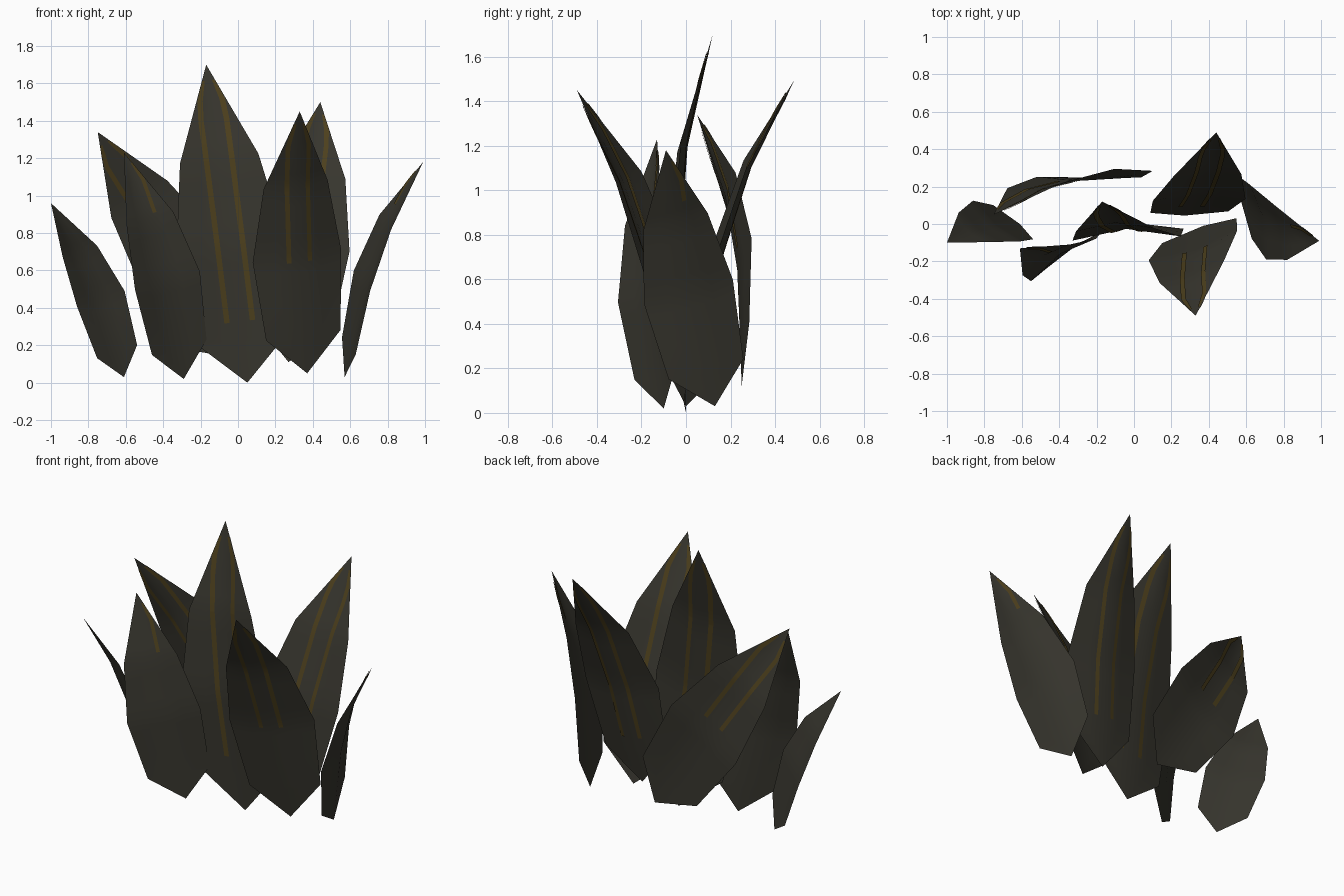
import bpy
import bmesh
from mathutils import Vector

cube = bpy.data.objects.get("Cube")
if cube:
    bpy.data.objects.remove(cube, do_unlink=True)


def make_material(name, rgb):
    mat = bpy.data.materials.new(name)
    mat.use_nodes = True
    color = (*rgb, 1)
    mat.diffuse_color = color
    shader = mat.node_tree.nodes["Principled BSDF"]
    shader.inputs["Base Color"].default_value = color
    shader.inputs["Roughness"].default_value = 0.9
    return mat


LEAF = make_material("dark olive", (0.038, 0.036, 0.027))
STRIPE = make_material("dull gold", (0.073, 0.05, 0.012))

# Leaf rows as fractions of its length: position, half width, bow, edge cup
ROWS = [(0, 0, 0, 0), (0.136, 0.143, 0.015, 0.015), (0.425, 0.17, 0.045, 0.03),
        (0.7, 0.123, 0.045, 0.022), (1, 0, 0, 0)]


class Frame:
    """Leaf coordinates: along the axis, across it, and toward its inner side."""

    def __init__(self, base, tip, side):
        self.base = Vector(base)
        chord = Vector(tip) - self.base
        self.length = chord.length
        self.axis = chord.normalized()
        side = Vector(side)
        self.side = (side - self.axis * side.dot(self.axis)).normalized()
        self.inner = self.side.cross(self.axis)

    def point(self, row, u, lift=0.0):
        t, half, bow, cup = row
        local = self.axis * t + self.side * half * u + self.inner * (bow + cup * abs(u))
        return self.base + local * self.length + self.inner * lift


def row_at(t):
    """Blend the two rows around t."""
    for low, high in zip(ROWS, ROWS[1:]):
        if t <= high[0]:
            k = (t - low[0]) / (high[0] - low[0])
            return tuple(a + (b - a) * k for a, b in zip(low, high))
    return ROWS[-1]


def positions(start, end, steps):
    """Even steps along the leaf, plus the bends between them."""
    even = [start + (end - start) * i / steps for i in range(steps + 1)]
    bends = [row[0] for row in ROWS if start < row[0] < end]
    return sorted(set(even + bends))


def finish(bm, name, mat):
    bmesh.ops.remove_doubles(bm, verts=bm.verts, dist=0.0001)
    mesh = bpy.data.meshes.new(name)
    bm.to_mesh(mesh)
    bm.free()
    mesh.materials.append(mat)
    obj = bpy.data.objects.new(name, mesh)
    bpy.context.collection.objects.link(obj)
    for face in mesh.polygons:
        face.use_smooth = True


def grid(bm, lines):
    """Skin a list of equally long point lines, closing the pointed ends."""
    lines = [[bm.verts.new(p) for p in line] for line in lines]
    for a, b in zip(lines, lines[1:]):
        for i in range(len(a) - 1):
            corners = []
            for v in (a[i], a[i + 1], b[i + 1], b[i]):
                if all((v.co - c.co).length > 0.0001 for c in corners):
                    corners.append(v)
            if len(corners) > 2:
                bm.faces.new(corners)


def build_leaf(name, base, tip, side, start, stripes):
    frame = Frame(base, tip, side)
    # Blade: two halves cupped around the midrib
    bm = bmesh.new()
    grid(bm, [[frame.point(row_at(t), u) for u in (-1, -0.5, 0, 0.5, 1)]
              for t in positions(0, 1, 8)])
    finish(bm, name, LEAF)
    if not stripes:
        return
    # Stripes: thin strips lying on both sides of the blade
    bm = bmesh.new()
    for sign in stripes:
        for lift in (-0.0045, 0.0045):
            lines = []
            for t in positions(start, 0.95, 12):
                row = row_at(t)
                center = min(0.04 / row[1], 0.75)
                width = min(0.0085 / row[1], 0.2)
                lines.append([frame.point(row, sign * (center + d), lift)
                              for d in (-width, width)])
            grid(bm, lines)
    finish(bm, name + "_stripes", STRIPE)


BOTH = (-1, 1)

# Name, base, tip, direction across the blade, stripe start, stripe sides
LEAVES = [
    ("center_leaf", (0.05, 0, 0), (-0.17, 0.12, 1.7), (1, 0.03, 0), 0.19, BOTH),
    ("front_left_leaf", (0.37, -0.01, 0.05), (0.33, -0.49, 1.45), (-0.47, -0.16, -0.06), 0.41, BOTH),
    ("back_left_leaf", (0.27, 0.045, 0.11), (0.44, 0.49, 1.5), (0.48, 0.01, -0.06), 0.2, BOTH),
    ("back_right_leaf", (0.04, 0.25, 0.12), (-0.75, 0.05, 1.34), (-0.3, -0.03, -0.21), 0.48, BOTH),
    ("left_leaf", (0.57, 0.13, 0.03), (0.99, -0.09, 1.18), (0.09, -0.41, -0.11), 0.78, (-1,)),
    ("front_right_leaf", (-0.29, -0.1, 0.02), (-0.61, -0.13, 1.23), (0.36, 0.23, 0.06), 0.72, (1,)),
    ("right_leaf", (-0.61, 0, 0.03), (-1, -0.1, 0.96), (-0.26, 0.22, -0.08), 0, ()),
]
for leaf in LEAVES:
    build_leaf(*leaf)
